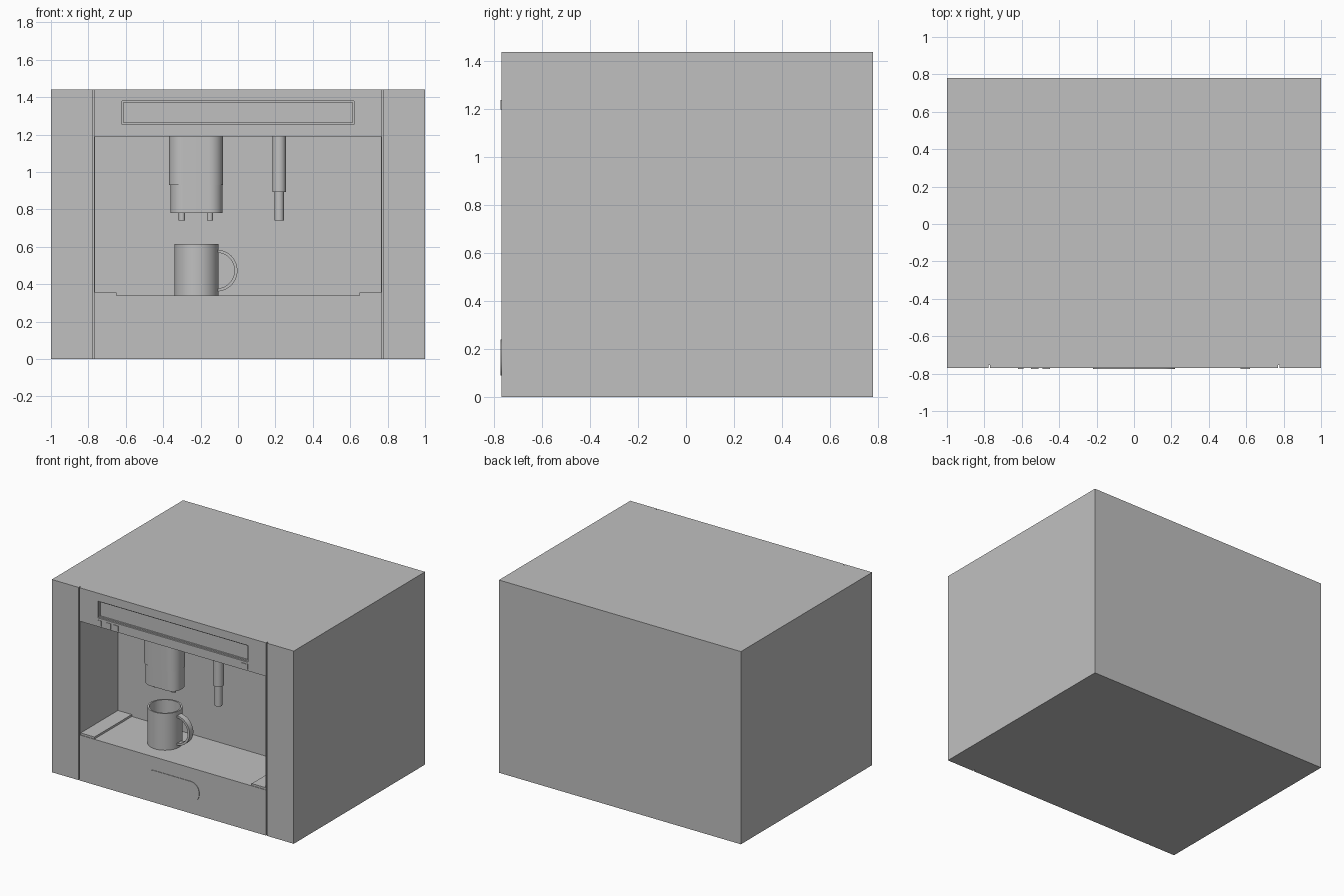
import bpy, bmesh, math
from mathutils import Matrix, Vector

cube = bpy.data.objects.get("Cube")
if cube:
    bpy.data.objects.remove(cube, do_unlink=True)

grey = bpy.data.materials.new("neutral grey")
grey.use_nodes = True
colour = (0.53, 0.53, 0.53, 1)
grey.diffuse_color = colour
grey.node_tree.nodes["Principled BSDF"].inputs["Base Color"].default_value = colour

FRONT, BACK, TOP = -0.77, 0.78, 1.44
MID_Y = -0.545          # centre line of the dispensing niche


def finish(name, bm, smooth=False):
    """Turn a bmesh into a named grey object."""
    bmesh.ops.recalc_face_normals(bm, faces=bm.faces[:])
    mesh = bpy.data.meshes.new(name)
    bm.to_mesh(mesh)
    bm.free()
    mesh.materials.append(grey)
    obj = bpy.data.objects.new(name, mesh)
    bpy.context.collection.objects.link(obj)
    if smooth:
        bpy.ops.object.select_all(action='DESELECT')
        obj.select_set(True)
        bpy.context.view_layer.objects.active = obj
        bpy.ops.object.shade_smooth_by_angle(angle=math.radians(35))
    return obj


def box(name, x, y, z):
    """Box given by its (min, max) on each axis."""
    bm = bmesh.new()
    size = [b - a for a, b in (x, y, z)]
    centre = Vector([(a + b) / 2 for a, b in (x, y, z)])
    bmesh.ops.create_cube(bm, size=1, matrix=Matrix.Translation(centre) @ Matrix.Diagonal((*size, 1)))
    return finish(name, bm)


def lathe(name, profile, x, y, steps=48):
    """Revolve (radius, z) points about a vertical axis."""
    bm = bmesh.new()
    verts = [bm.verts.new((x + r, y, z)) for r, z in profile]
    edges = [bm.edges.new(pair) for pair in zip(verts, verts[1:])]
    bmesh.ops.spin(bm, geom=verts + edges, cent=(x, y, 0), axis=(0, 0, 1),
                   angle=math.tau, steps=steps, use_duplicate=False)
    bmesh.ops.remove_doubles(bm, verts=bm.verts[:], dist=1e-5)
    return finish(name, bm, True)


def rounded_block(name, centre, size, r, axis, steps=10):
    """Block whose four edges along the axis ('Z' or 'Y') are rounded."""
    bm = bmesh.new()
    w, d, h = size
    outline = []
    for i, (sx, sy) in enumerate(((1, 1), (-1, 1), (-1, -1), (1, -1))):
        for k in range(steps + 1):
            a = math.pi / 2 * (i + k / steps)
            outline.append((sx * (w / 2 - r) + r * math.cos(a), sy * (d / 2 - r) + r * math.sin(a), -h / 2))
    face = bm.faces.new([bm.verts.new(p) for p in outline])
    new = bmesh.ops.extrude_face_region(bm, geom=[face])["geom"]
    bmesh.ops.translate(bm, vec=(0, 0, h), verts=[v for v in new if isinstance(v, bmesh.types.BMVert)])
    turn = Matrix.Rotation(math.pi / 2, 4, 'X') if axis == 'Y' else Matrix()
    bm.transform(Matrix.Translation(centre) @ turn)
    return finish(name, bm, True)


# Housing with niche, seams and display recess cut out
housing = box("housing", (-1, 1), (FRONT, BACK), (0, TOP))
cutters = [
    box("niche_cutter", (-0.765, 0.765), (FRONT - 0.1, -0.325), (0.34, 1.19)),
    box("display_cutter", (-0.62, 0.62), (FRONT - 0.1, FRONT + 0.012), (1.255, 1.38)),
    box("screen_cutter", (-0.611, 0.611), (FRONT - 0.1, FRONT + 0.022), (1.264, 1.371)),
]
for s in (-1, 1):
    cutters.append(box("seam_cutter", sorted((s * 0.771, s * 0.779)),
                       (FRONT - 0.1, FRONT + 0.015), (-0.1, TOP + 0.1)))
bpy.context.view_layer.objects.active = housing
for cutter in cutters:
    cutter.hide_render = True
    mod = housing.modifiers.new("cut", 'BOOLEAN')
    mod.operation, mod.solver, mod.object = 'DIFFERENCE', 'EXACT', cutter
    bpy.ops.object.modifier_apply(modifier=mod.name)
    bpy.data.objects.remove(cutter, do_unlink=True)

# Tray rails on both sides of the niche floor
for side, s in (("right", -1), ("left", 1)):
    box(side + "_tray_rail", sorted((s * 0.764, s * 0.65)), (FRONT + 0.004, -0.326), (0.338, 0.355))

# Touch buttons below the display
for i, (a, b) in enumerate(((-0.62, -0.59), (-0.55, -0.51), (-0.49, -0.45), (0.57, 0.62))):
    box(f"button_{i + 1}", (a, b), (FRONT - 0.004, FRONT + 0.002), (1.2, 1.24))

# Plain rounded plate on the lower drawer
rounded_block("drawer_plate", (0, FRONT - 0.001, 0.165), (0.44, 0.15, 0.006), 0.07, 'Y')

# Coffee outlet with two nozzles
rounded_block("outlet_upper", (-0.225, MID_Y, 1.061), (0.29, 0.17, 0.262), 0.075, 'Z')
rounded_block("outlet_lower", (-0.222, MID_Y, 0.856), (0.278, 0.158, 0.152), 0.07, 'Z')
for side, x in (("right", -0.30), ("left", -0.15)):
    lathe(side + "_nozzle", [(0, 0.79), (0.017, 0.79), (0.017, 0.742), (0.011, 0.742), (0.011, 0.77), (0, 0.77)],
          x, MID_Y, 24)

# Milk and water wand
lathe("wand", [(0, 1.192), (0.036, 1.192), (0.036, 0.893), (0.026, 0.893), (0.026, 0.742), (0, 0.742)],
      0.22, MID_Y, 32)

# Cup
CUP_X, CUP_R = -0.222, 0.118
lathe("cup", [(0, 0.341), (CUP_R, 0.341), (CUP_R, 0.615), (CUP_R - 0.012, 0.615),
              (CUP_R - 0.012, 0.36), (0, 0.36)], CUP_X, MID_Y)

# Cup handle: flat band bent into a half ring
bm = bmesh.new()
hx, hz, w = -0.115, 0.473, 0.022
quad = [bm.verts.new((hx, MID_Y + y, hz - r)) for r, y in ((0.112, -w), (0.112, w), (0.096, w), (0.096, -w))]
face = bm.faces.new(quad)
bmesh.ops.spin(bm, geom=[face], cent=(hx, MID_Y, hz), axis=(0, 1, 0),
               angle=-math.pi, steps=28, use_duplicate=False)
finish("cup_handle", bm, True)
